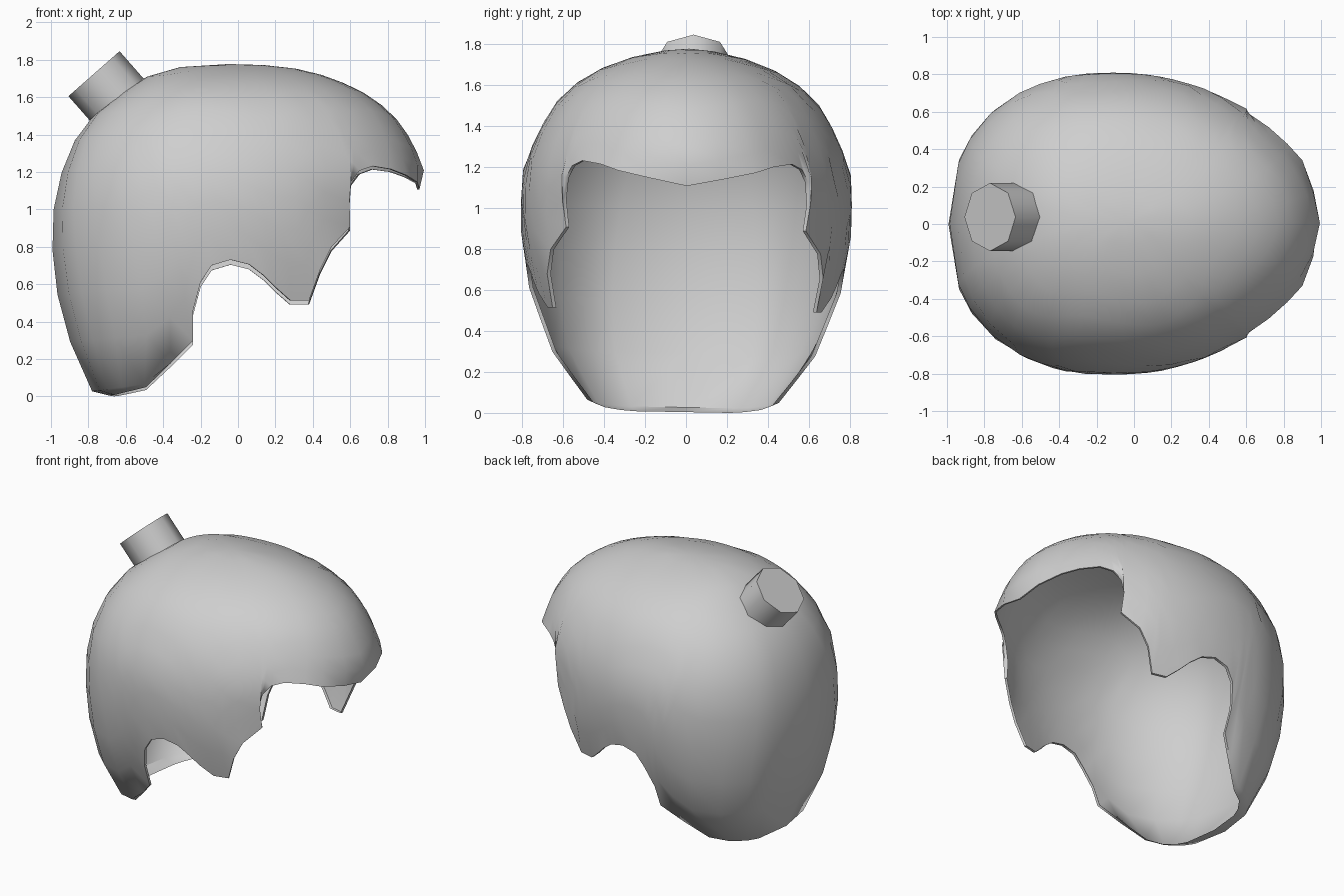
import bpy, bmesh, math
from mathutils import Vector, Matrix

if "Cube" in bpy.data.objects:
    bpy.data.objects.remove(bpy.data.objects["Cube"])

grey = bpy.data.materials.new("light grey")
grey.diffuse_color = (0.62, 0.62, 0.62, 1)
grey.use_nodes = True
grey.node_tree.nodes["Principled BSDF"].inputs["Base Color"].default_value = grey.diffuse_color

TOP = 1.78
# height, front x, back x, widest x, half width
SECTIONS = [
    (1.78, -.05, -.05, -.05, 0), (1.765, .25, -.3, -.05, .14), (1.73, .42, -.45, -.05, .29),
    (1.64, .65, -.6, -.05, .5), (1.52, .82, -.76, -.06, .635), (1.36, .935, -.88, -.08, .73),
    (1.18, 1.005, -.95, -.1, .80), (1.11, .97, -.97, -.1, .805), (.9, .95, -1.0, -.1, .81),
    (.6, 1.15, -.98, -.2, .76), (.3, 1.1, -.9, -.32, .65), (.03, .6, -.78, -.45, .45),
    (0, .6, -.75, -.45, .42)]
# hairline on one side, from brow centre to nape centre (x, z)
HEM = [(1.0, 1.11), (.96, 1.145), (.9, 1.18), (.82, 1.21), (.72, 1.225), (.65, 1.2), (.605, 1.14),
       (.58, 1.03), (.6, .9), (.5, .79), (.44, .67), (.38, .505), (.28, .505), (.2, .575),
       (.14, .635), (.06, .695), (-.04, .72), (-.14, .69), (-.2, .6), (-.24, .45), (-.24, .29),
       (-.36, .17), (-.5, .06), (-.62, .045), (-.7, .035), (-.74, .03), (-1, .03)]
ROWS = 11


def section(z):
    """Interpolate the section table; the root keeps the crown round."""
    k = math.sqrt(max(TOP - z, 0))
    for a, b in zip(SECTIONS, SECTIONS[1:]):
        ka, kb = math.sqrt(TOP - a[0]), math.sqrt(TOP - b[0])
        if k <= kb + 1e-9:
            t = (k - ka) / (kb - ka)
            return [p + (q - p) * t for p, q in zip(a[1:], b[1:])]
    return SECTIONS[-1][1:]


def power(c):
    return 1.98 if c >= 0 else 2.32


def point(phi, z):
    front, back, mid, half = section(z)
    c, s = math.cos(phi), abs(math.sin(phi))
    e = 2 / power(c)
    reach = front - mid if c >= 0 else mid - back
    return Vector((mid + math.copysign(abs(c) ** e, c) * reach, half * s ** e, z))


def hem_angle(x, z):
    front, back, mid, _ = section(z)
    c = (x - mid) / (front - mid if x >= mid else mid - back)
    c = max(-1, min(1, c))
    return math.acos(math.copysign(abs(c) ** (power(c) / 2), c))


def finish(bm, name):
    bmesh.ops.recalc_face_normals(bm, faces=bm.faces)
    me = bpy.data.meshes.new(name)
    bm.to_mesh(me)
    bm.free()
    ob = bpy.data.objects.new(name, me)
    bpy.context.collection.objects.link(ob)
    me.materials.append(grey)
    bpy.ops.object.select_all(action='DESELECT')
    ob.select_set(True)
    bpy.context.view_layer.objects.active = ob
    bpy.ops.object.shade_smooth_by_angle(angle=math.radians(50))
    return ob


# hair shell: columns of points running from the crown down to the hairline
n = len(HEM)
columns = []
for j, (x, z_end) in enumerate(HEM):
    end = hem_angle(x, z_end)
    start = math.pi * j / (n - 1)
    col = []
    for i in range(1, ROWS + 1):
        s = i / ROWS
        z = TOP - (TOP - z_end) * (1 - math.cos(1.35 * s)) / (1 - math.cos(1.35))
        col.append(point(start + (end - start) * s ** 1.3, z))
    # temples tuck in slightly towards the face
    if .56 < x < .7:
        col[-1].y -= .015
    # edge turned inward at the hairline, widest under the nape
    rim = col[-1].copy()
    nape = max(0, min(1, (.1 - z_end) / .06))
    rim.x -= (.012 + .08 * nape) * math.cos(end)
    rim.y -= (.02 + .02 * nape) * math.sin(end)
    rim.z -= .023 * nape
    col.append(rim)
    columns.append(col)
columns += [[Vector((p.x, -p.y, p.z)) for p in c] for c in columns[-2:0:-1]]

bm = bmesh.new()
crown = bm.verts.new((-.05, 0, TOP))
grid = [[bm.verts.new(p) for p in c] for c in columns]
for a, b in zip(grid, grid[1:] + grid[:1]):
    bm.faces.new((crown, a[0], b[0]))
    for i in range(ROWS):
        bm.faces.new((a[i], a[i + 1], b[i + 1], b[i]))
# slight sideways tilt
bmesh.ops.rotate(bm, cent=(0, 0, .9), matrix=Matrix.Rotation(math.radians(-1), 3, 'X'),
                 verts=bm.verts)
low = min(v.co.z for v in bm.verts)
bmesh.ops.translate(bm, vec=(0, 0, -low), verts=bm.verts)
finish(bm, "hair_shell")

# short eight-sided tied stub at the back of the crown
axis = Vector((-.66, 0, .75)).normalized()
tip, length = Vector((-.77, .037, 1.725)), .23
bm = bmesh.new()
bmesh.ops.create_cone(bm, cap_ends=True, segments=8, radius1=.182, radius2=.182, depth=length)
turn = axis.to_track_quat('Z', 'Y').to_matrix().to_4x4()
bmesh.ops.transform(bm, verts=bm.verts,
                    matrix=Matrix.Translation(tip - axis * length / 2) @ turn)
finish(bm, "hair_stub")
